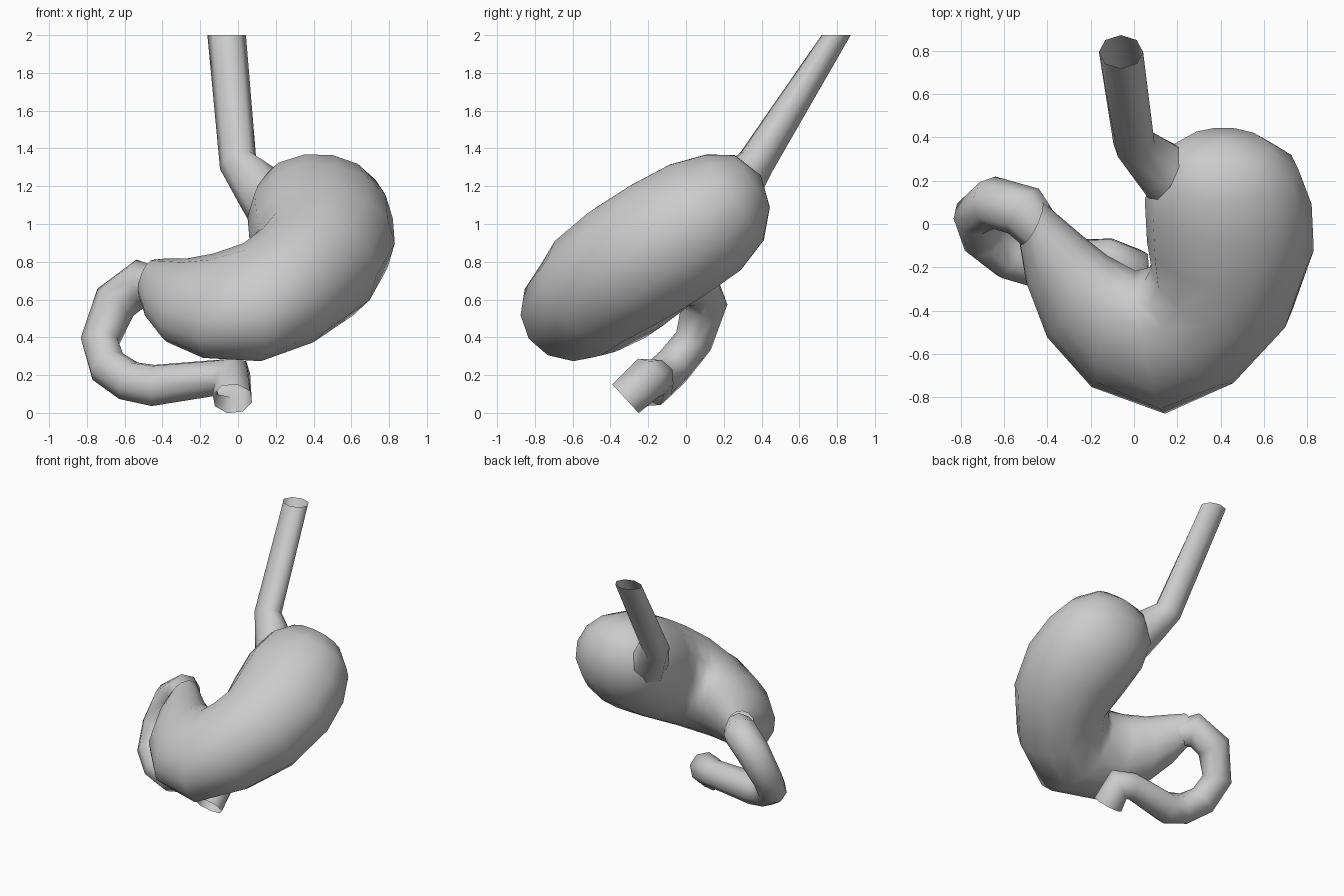
import bpy
import bmesh
from math import cos, sin, pi
from mathutils import Vector

if "Cube" in bpy.data.objects:
    bpy.data.objects.remove(bpy.data.objects["Cube"])


def loft(name, rings, sides, tip=None):
    """Skin elliptical rings given as (centre, half axis a, half axis b)."""
    bm = bmesh.new()
    loops = []
    for c, a, b in rings:
        loops.append([bm.verts.new(c + a * cos(2 * pi * i / sides) + b * sin(2 * pi * i / sides))
                      for i in range(sides)])
    for lo, hi in zip(loops, loops[1:]):
        for i in range(sides):
            j = (i + 1) % sides
            bm.faces.new((lo[i], lo[j], hi[j], hi[i]))
    if tip is not None:
        t = bm.verts.new(tip)
        for i in range(sides):
            bm.faces.new((t, loops[0][(i + 1) % sides], loops[0][i]))
    bmesh.ops.recalc_face_normals(bm, faces=bm.faces)
    for f in bm.faces:
        f.smooth = True
    me = bpy.data.meshes.new(name)
    bm.to_mesh(me)
    bm.free()
    ob = bpy.data.objects.new(name, me)
    bpy.context.collection.objects.link(ob)
    return ob


def tube_rings(path):
    """Rings square to a path of (x, y, z, radius), without twist."""
    pts = [Vector(p[:3]) for p in path]
    rings, a = [], Vector((0, 0, 1))
    for i, p in enumerate(pts):
        d_in = (p - pts[max(i - 1, 0)]).normalized()
        d_out = (pts[min(i + 1, len(pts) - 1)] - p).normalized()
        t = (d_in + d_out).normalized()
        a = (a - t * a.dot(t)).normalized()
        r = path[i][3]
        rings.append((p, a * r, t.cross(a) * r))
    return rings


# The stomach lies in a tilted plane: x across, v up-back, w normal to it
def tilted(x, v, w):
    return Vector((x, 0.83 * v - 0.56 * w, 0.56 * v + 0.83 * w))


# Stomach sections: inner curve (x, v), outer curve (x, v), height w, half depth
sections = [
    (0.21, 0.98, 0.63, 0.97, 0.82, 0.17),
    (0.09, 0.86, 0.76, 0.84, 0.80, 0.28),
    (0.05, 0.67, 0.82, 0.65, 0.80, 0.345),
    (0.06, 0.45, 0.83, 0.40, 0.81, 0.36),
    (0.08, 0.31, 0.73, 0.07, 0.82, 0.355),
    (0.05, 0.24, 0.48, -0.26, 0.82, 0.33),
    (0.00, 0.22, 0.15, -0.47, 0.79, 0.295),
    (-0.12, 0.27, -0.20, -0.38, 0.72, 0.25),
    (-0.23, 0.34, -0.41, -0.15, 0.655, 0.21),
    (-0.35, 0.44, -0.50, 0.10, 0.61, 0.155),
    (-0.42, 0.50, -0.53, 0.30, 0.58, 0.11),
]
normal = tilted(0, 0, 1)
rings = []
for xi, vi, xo, vo, w, depth in sections:
    inner, outer = tilted(xi, vi, w), tilted(xo, vo, w)
    rings.append(((inner + outer) / 2, (outer - inner) / 2, normal * depth))
loft("stomach", rings, 14, tip=tilted(0.42, 1.03, 0.82))

# Oesophagus: flat cut at the top, bending and flaring into the stomach
V = Vector
loft("oesophagus", [
    (V((-0.06, 0.795, 2.0)), V((0.102, 0, 0)), V((0, 0.077, 0))),
    (V((0.00, 0.37, 1.325)), V((0.095, 0.0, 0.035)), V((0.01, 0.085, -0.05))),
    (V((0.11, 0.27, 1.19)), V((0.095, 0.0, 0.10)), V((0.035, 0.12, -0.045))),
    (V((0.26, 0.15, 1.05)), V((0.14, 0.0, 0.14)), V((0.05, 0.16, -0.07))),
], 8)

# Duodenum: loops left and down, then back under the stomach to an open end
loft("duodenum", tube_rings([
    (-0.42, -0.05, 0.67, 0.10),
    (-0.51, 0.06, 0.69, 0.125),
    (-0.65, 0.10, 0.585, 0.12),
    (-0.73, 0.04, 0.38, 0.105),
    (-0.69, -0.07, 0.245, 0.107),
    (-0.58, -0.15, 0.17, 0.11),
    (-0.45, -0.185, 0.145, 0.115),
    (-0.12, -0.16, 0.185, 0.10),
    (-0.03, -0.20, 0.185, 0.115),
    (-0.03, -0.32, 0.075, 0.107),
]), 8)
